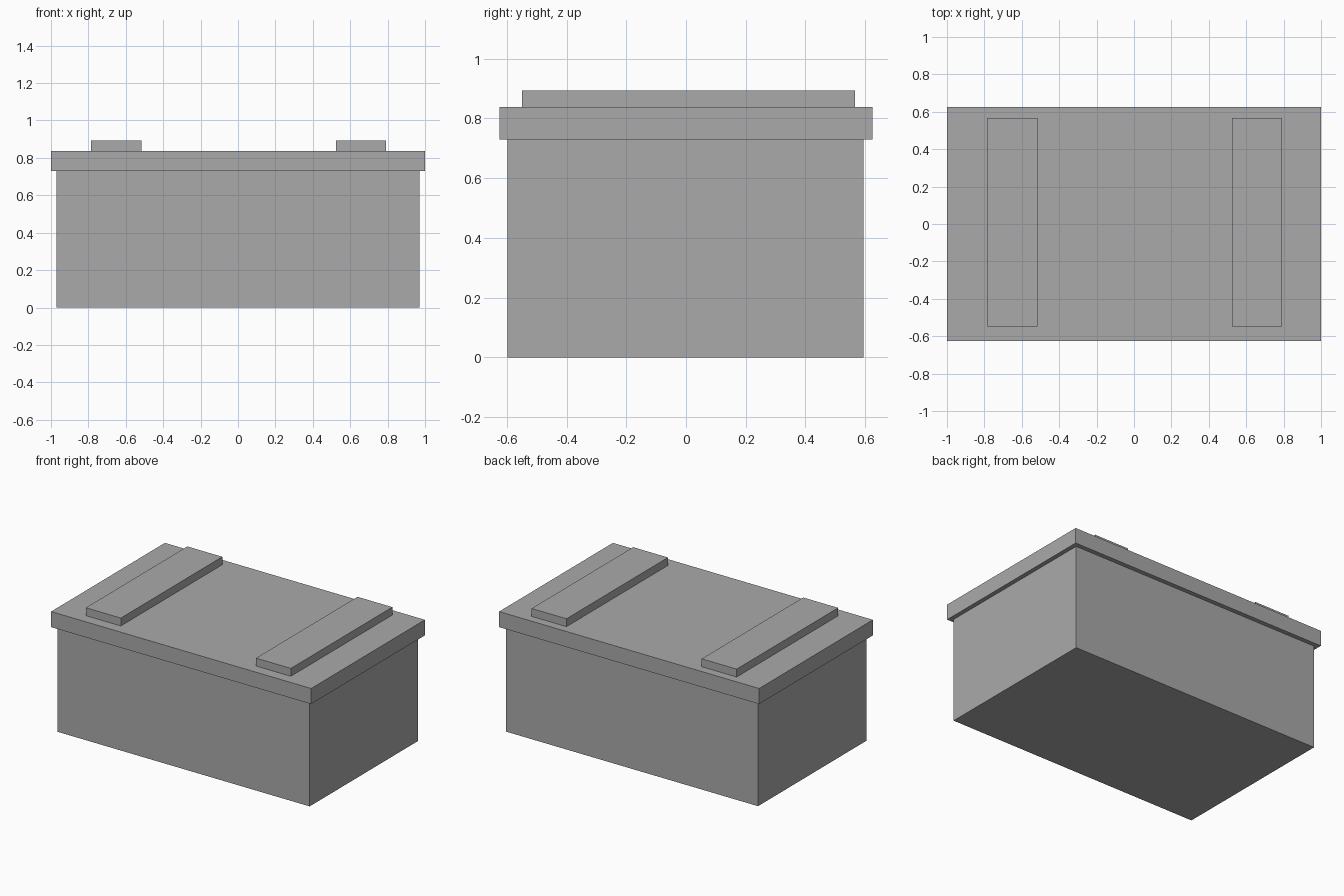
import bpy

# Remove the default object
cube = bpy.data.objects.get("Cube")
if cube:
    bpy.data.objects.remove(cube, do_unlink=True)

# Single plain colour
grey = bpy.data.materials.new("plain_grey")
grey.use_nodes = True
colour = (0.4, 0.4, 0.4, 1)
grey.diffuse_color = colour
grey.node_tree.nodes["Principled BSDF"].inputs["Base Color"].default_value = colour


def box(name, low, high):
    """Add a box spanning two opposite corners."""
    centre = [(a + b) / 2 for a, b in zip(low, high)]
    bpy.ops.mesh.primitive_cube_add(size=1, location=centre)
    obj = bpy.context.object
    obj.name = name
    obj.scale = [b - a for a, b in zip(low, high)]
    bpy.ops.object.transform_apply(location=False, rotation=False, scale=True)
    obj.data.materials.append(grey)
    return obj


BODY_TOP, LID_TOP, SLAT_TOP = 0.73, 0.838, 0.893

# Crate body and overhanging lid
box("crate_body", (-0.97, -0.598, 0), (0.97, 0.594, BODY_TOP))
box("lid", (-1, -0.625, BODY_TOP), (1, 0.625, LID_TOP))

# Two slats running front to back across the lid
for name, left, right in (("right_slat", -0.786, -0.517), ("left_slat", 0.523, 0.791)):
    box(name, (left, -0.549, LID_TOP), (right, 0.566, SLAT_TOP))
